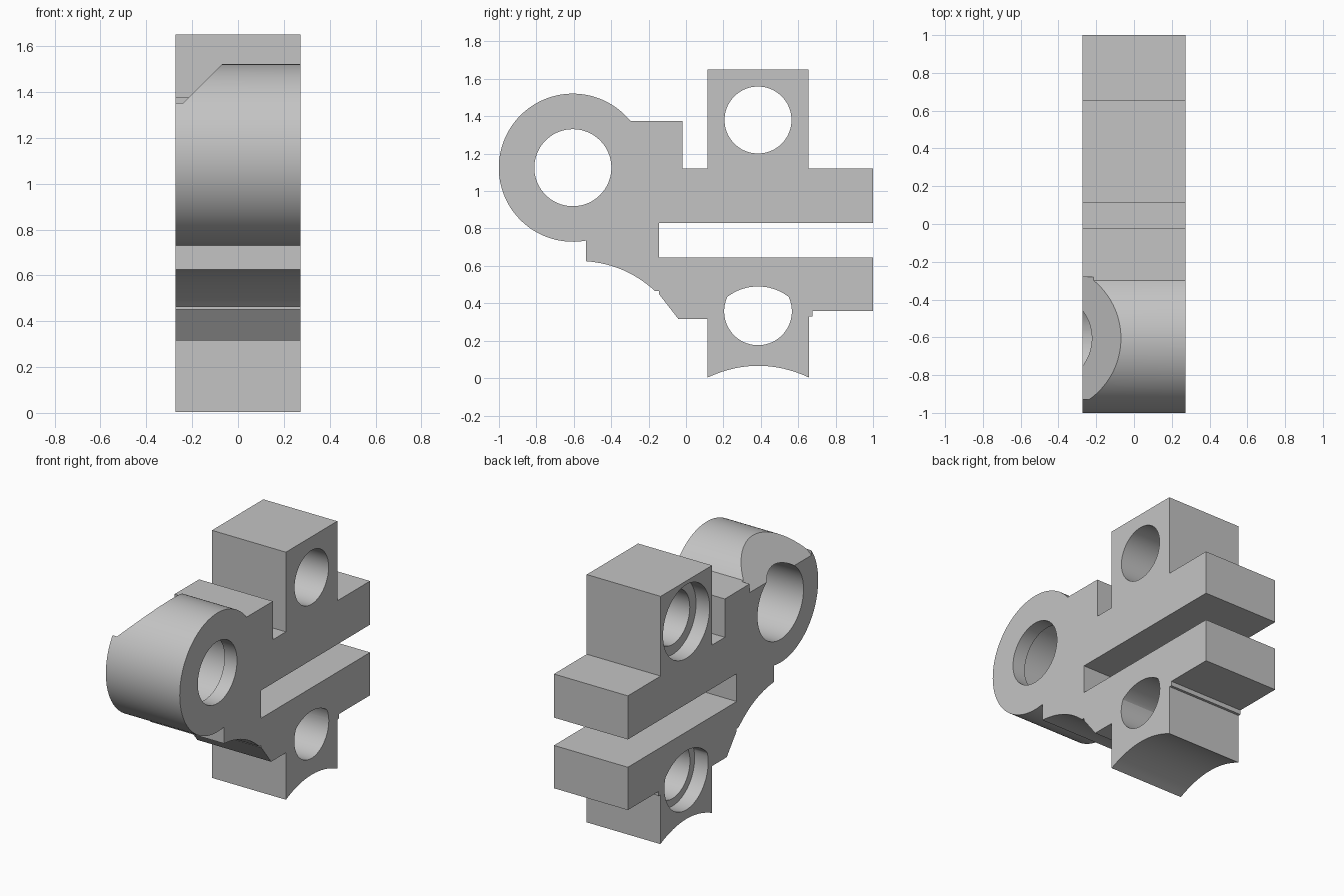
import bpy, bmesh
from math import sin, cos, pi, atan2, hypot, sqrt, radians

if "Cube" in bpy.data.objects:
    bpy.data.objects.remove(bpy.data.objects["Cube"])

HALF = 0.272  # half the thickness along x

grey = bpy.data.materials.new("plain grey")
grey.use_nodes = True
grey.diffuse_color = (0.55, 0.55, 0.55, 1)
grey.node_tree.nodes["Principled BSDF"].inputs["Base Color"].default_value = (0.55, 0.55, 0.55, 1)


def prism(name, points, low, high, axis="x"):
    """Extrude a closed outline, (y, z) along x or (x, z) along y."""
    place = (lambda p, d: (d, *p)) if axis == "x" else (lambda p, d: (p[0], d, p[1]))
    bm = bmesh.new()
    face = bm.faces.new([bm.verts.new(place(p, low)) for p in points])
    new = bmesh.ops.extrude_face_region(bm, geom=[face])["geom"]
    shift = (high - low, 0, 0) if axis == "x" else (0, high - low, 0)
    bmesh.ops.translate(bm, verts=[v for v in new if isinstance(v, bmesh.types.BMVert)], vec=shift)
    bmesh.ops.recalc_face_normals(bm, faces=bm.faces)
    mesh = bpy.data.meshes.new(name)
    bm.to_mesh(mesh)
    bm.free()
    mesh.materials.append(grey)
    obj = bpy.data.objects.new(name, mesh)
    bpy.context.collection.objects.link(obj)
    return obj


def arc(centre, radius, start, end, steps):
    return [(centre[0] + radius * cos(start + (end - start) * i / steps),
             centre[1] + radius * sin(start + (end - start) * i / steps)) for i in range(steps + 1)]


def bow(a, b, rise, steps=16):
    """Shallow arc from a to b, bulging to the right of travel by rise."""
    dy, dz = b[0] - a[0], b[1] - a[1]
    out = []
    for i in range(steps + 1):
        t = i / steps
        k = 4 * t * (1 - t) * rise / hypot(dy, dz)
        out.append((a[0] + dy * t + dz * k, a[1] + dz * t - dy * k))
    return out


def circle(centre, radius):
    return arc(centre, radius, 0, 2 * pi, 72)[:-1]


def capped(centre, radius, cap_z, cap_radius):
    """Circle whose top is flattened by a larger arc."""
    return [(y, min(z, cap_z + sqrt(cap_radius ** 2 - (y - centre[0]) ** 2)))
            for y, z in circle(centre, radius)]


# Side outline of the body: ring, steps, slot, lower jaw
RING = (-0.605, 1.125)
upper_start = atan2(1.375 - RING[1], -0.30 - RING[0])
lower_end = atan2(0.735 - RING[1], -0.535 - RING[0]) + 2 * pi
outline = [(-0.02, 1.12), (-0.02, 1.375)]
outline += arc(RING, 0.396, upper_start, lower_end, 80)
outline += bow((-0.535, 0.625), (-0.165, 0.465), -0.035)
outline += [(-0.145, 0.465), (-0.145, 0.45), (-0.04, 0.315), (0.115, 0.315)]
outline += bow((0.115, 0.003), (0.658, 0.003), -0.063)
outline += [(0.658, 0.33), (0.675, 0.33), (0.675, 0.36), (1, 0.36), (1, 0.645),
            (-0.145, 0.645), (-0.145, 0.83), (1, 0.83), (1, 1.12), (0.655, 1.12),
            (0.655, 1.65), (0.115, 1.65), (0.115, 1.12)]
body = prism("clamp_body", outline, -HALF, HALF)

# Bores and their wider recesses on the right face, plus the slanted flat on the ring
UPPER, LOWER = (0.385, 1.38), (0.385, 0.357)
cutters = [
    prism("ring_bore", circle(RING, 0.206), -1, 1),
    prism("ring_recess", circle(RING, 0.242), -1, 0.18),
    prism("upper_bore", circle(UPPER, 0.179), -1, 1),
    prism("upper_recess", circle(UPPER, 0.245), -1, -HALF + 0.1),
    prism("lower_bore", capped(LOWER, 0.181, 0.22, 0.27), -1, 1),
    prism("lower_recess", capped(LOWER, 0.23, 0.22, 0.30), -1, -HALF + 0.1),
    prism("slant_cut", [(-0.5, 1.09), (0.2, 1.79), (-0.5, 1.79)],
          RING[0] - 0.325, RING[0] + 0.325, "y"),
]
bpy.context.view_layer.objects.active = body
for cutter in cutters:
    cutter.hide_render = True
    mod = body.modifiers.new(cutter.name, "BOOLEAN")
    mod.operation, mod.solver, mod.object = "DIFFERENCE", "EXACT", cutter
    bpy.ops.object.modifier_apply(modifier=mod.name)
    bpy.data.objects.remove(cutter)

bpy.ops.object.select_all(action="DESELECT")
body.select_set(True)
bpy.ops.object.shade_smooth_by_angle(angle=radians(25))
